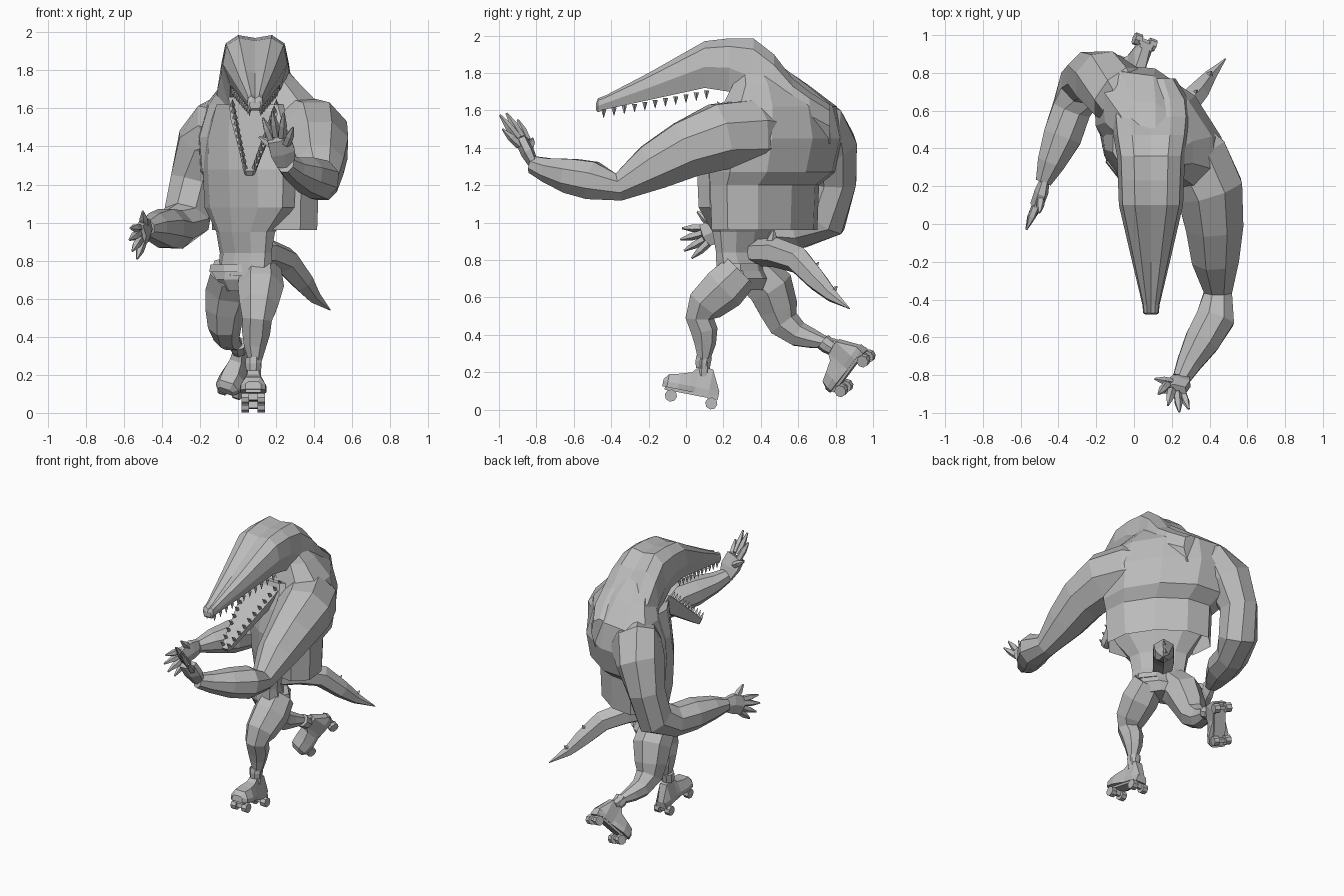
import bpy, bmesh, math
from mathutils import Vector, Matrix

cube = bpy.data.objects.get("Cube")
if cube:
    bpy.data.objects.remove(cube, do_unlink=True)

grey = bpy.data.materials.new("plain grey")
grey.use_nodes = True
grey.diffuse_color = (0.5, 0.5, 0.5, 1)
grey.node_tree.nodes["Principled BSDF"].inputs["Base Color"].default_value = (0.5, 0.5, 0.5, 1)


def finish(name, bm):
    bmesh.ops.recalc_face_normals(bm, faces=bm.faces)
    mesh = bpy.data.meshes.new(name)
    bm.to_mesh(mesh)
    bm.free()
    mesh.materials.append(grey)
    obj = bpy.data.objects.new(name, mesh)
    bpy.context.collection.objects.link(obj)
    return obj


def add_loft(bm, rings, caps=True):
    """Skin a row of rings with equal vertex counts."""
    loops = [[bm.verts.new(p) for p in ring] for ring in rings]
    n = len(loops[0])
    for a, b in zip(loops, loops[1:]):
        for i in range(n):
            j = (i + 1) % n
            bm.faces.new((a[i], a[j], b[j], b[i]))
    if caps:
        bm.faces.new(loops[0])
        bm.faces.new(loops[-1])


def add_tube(bm, path, n=7, ref=(0, 0, 1), flat=1.0):
    """Faceted limb through (x, y, z, radius) points."""
    pts = [Vector(p[:3]) for p in path]
    rings = []
    for i, p in enumerate(pts):
        t = (pts[min(i + 1, len(pts) - 1)] - pts[max(i - 1, 0)]).normalized()
        u = t.cross(Vector(ref)).normalized()
        v = u.cross(t)
        ring = []
        for k in range(n):
            ang = math.tau * (k + 0.5) / n
            ring.append(p + path[i][3] * (u * math.cos(ang) + v * math.sin(ang) * flat))
        rings.append(ring)
    add_loft(bm, rings)


def tube(name, path, **kw):
    bm = bmesh.new()
    add_tube(bm, path, **kw)
    return finish(name, bm)


def stack(name, levels, yaw, n=10, caps=True, drop=None):
    """Turned oval sections (x, y, z, half width, half depth)."""
    bm = bmesh.new()
    c, s = math.cos(yaw), math.sin(yaw)
    rings = []
    for x, y, z, a, b in levels:
        ring = []
        for k in range(n):
            t = math.tau * (k + 0.5) / n
            p, q = a * math.cos(t), b * math.sin(t)
            ring.append(Vector((x + p * c - q * s, y + p * s + q * c, z)))
        rings.append(ring)
    add_loft(bm, rings, caps)
    if drop:
        bm.normal_update()
        bmesh.ops.delete(bm, geom=[f for f in bm.faces if drop(f.calc_center_median())],
                         context='FACES')
    return finish(name, bm)


def add_spike(bm, base, tip, r, n=4):
    base, tip = Vector(base), Vector(tip)
    rot = (tip - base).to_track_quat('Z', 'Y').to_matrix().to_4x4()
    bmesh.ops.create_cone(bm, cap_ends=True, segments=n, radius1=r, radius2=r * 0.05,
                          depth=(tip - base).length,
                          matrix=Matrix.Translation((base + tip) / 2) @ rot)


# Torso: open vest over a belly
TURN = math.radians(-46)
stack("vest_and_back", [
    (.14, .42, .96, .35, .2), (.14, .42, 1.2, .36, .21), (.13, .46, 1.27, .41, .26),
    (.13, .49, 1.45, .43, .27), (.13, .5, 1.62, .38, .22), (.12, .45, 1.74, .24, .16),
    (.10, .38, 1.84, .14, .12)], TURN, caps=False,
    drop=lambda c: c.z < 1.22 and c.x + c.y < .36)
stack("belly", [
    (.04, .31, .72, .18, .11), (.04, .3, .84, .18, .075), (.04, .3, .95, .2, .1),
    (.06, .31, 1.08, .31, .14), (.06, .31, 1.28, .32, .15), (.08, .36, 1.45, .32, .18),
    (.09, .38, 1.62, .24, .18)], TURN, n=10)

# Head and upper jaw, running from the hump to the nose
def head_ring(y, w, top, low):
    mid = low + (top - low) * 0.45
    side = [(w * .75, low), (w, mid), (w * .88, top - (top - low) * .15), (w * .5, top)]
    right = [Vector((.09 + x, y, z)) for x, z in side]
    left = [Vector((.09 - x, y, z)) for x, z in reversed(side)]
    return right + [Vector((.09, y, top - .015))] + left

bm = bmesh.new()
add_loft(bm, [head_ring(*r) for r in [
    (.77, .13, 1.63, 1.42), (.66, .2, 1.7, 1.47), (.57, .21, 1.77, 1.5), (.47, .2, 1.9, 1.52),
    (.36, .18, 1.985, 1.6), (.23, .175, 1.985, 1.7), (.1, .17, 1.97, 1.72),
    (-.2, .1, 1.8, 1.655), (-.43, .045, 1.68, 1.605), (-.47, .042, 1.665, 1.59),
    (-.48, .03, 1.64, 1.6)]])
finish("head_and_upper_jaw", bm)

# Lower jaw hanging open
hinge, chin = Vector((.09, .26, 1.66)), Vector((.06, -.24, 1.27))
under = Vector((0, .6, -.8))
bm = bmesh.new()
rings = []
for t, w, d in [(0, .14, .12), (.3, .12, .09), (.7, .065, .06), (.96, .035, .04), (1, .02, .03)]:
    p = hinge.lerp(chin, t)
    x = Vector((w, 0, 0))
    rings.append([p + x, p + x * .8 + under * d, p - x * .8 + under * d, p - x])
add_loft(bm, rings)
finish("lower_jaw", bm)

# Teeth along both jaws
bm = bmesh.new()
for side in (-1, 1):
    for i in range(11):
        t = i / 10
        y = -.44 + .55 * t
        base = Vector((.09 + side * (.03 + .085 * t), y, 1.605 + .1 * t))
        add_spike(bm, base, base + Vector((0, 0, -.045)), .014)
        w = .115 - .09 * t
        root = hinge.lerp(chin, .12 + .84 * t) + Vector((side * w, 0, 0))
        add_spike(bm, root, root + Vector((0, -.035, .035)), .014)
finish("teeth", bm)

# Arms
tube("left_arm", [
    (.2, .5, 1.47, .15), (.32, .34, 1.47, .2), (.4, .18, 1.46, .19), (.425, 0, 1.39, .165),
    (.43, -.18, 1.295, .135), (.445, -.36, 1.19, .08), (.43, -.5, 1.225, .11),
    (.36, -.62, 1.25, .1), (.29, -.74, 1.28, .07), (.25, -.82, 1.31, .05)], n=8)
tube("right_arm", [
    (0, .6, 1.52, .15), (-.09, .7, 1.5, .17), (-.17, .76, 1.4, .165), (-.235, .79, 1.22, .13),
    (-.27, .74, 1.02, .13), (-.33, .61, .965, .11), (-.38, .46, .97, .11),
    (-.44, .32, .975, .08), (-.48, .22, .97, .045)], n=8, ref=(1, 0, 0))


# Hands: a flat palm with a thumb and four fingers fanning from the knuckles
def hand(name, wrist, palm, knuckles, tips, ref):
    bm = bmesh.new()
    add_tube(bm, [(*wrist, .05), (*palm, .075), (*knuckles, .07)], n=6, ref=ref, flat=.5)
    tips = [Vector(t) for t in tips]
    middle = sum(tips[1:], Vector()) / 4
    for i, tip in enumerate(tips):
        if i == 0:
            root = Vector(palm).lerp(tip, .3)
        else:
            root = Vector(knuckles) + (tip - middle) * .5
        mid = root.lerp(tip, .5)
        add_tube(bm, [(*root, .023), (*mid, .022), (*tip, .006)], n=5, ref=ref)
    finish(name, bm)

hand("left_hand", (.25, -.81, 1.3), (.235, -.845, 1.37), (.215, -.88, 1.44),
     [(.11, -.82, 1.45), (.13, -.9, 1.55), (.18, -.96, 1.585), (.24, -.995, 1.575),
      (.29, -.98, 1.5)], (0, 1, 0))
hand("right_hand", (-.47, .24, .97), (-.49, .17, .96), (-.515, .1, .93),
     [(-.5, .06, 1.06), (-.565, -.02, .97), (-.57, -.03, .91), (-.555, -.01, .85),
      (-.53, .03, .81)], (1, 0, 0))

# Shorts, waistband and legs
stack("shorts", [(.03, .34, .64, .12, .09), (.03, .33, .7, .18, .12), (.03, .31, .78, .17, .1)],
      math.radians(-20), n=8)
stack("waistband", [(.03, .31, .74, .19, .12), (.03, .31, .78, .185, .11)],
      math.radians(-20), n=8)
tube("left_leg", [
    (.12, .29, .74, .11), (.12, .2, .65, .125), (.11, .1, .56, .105), (.1, .07, .49, .08),
    (.095, .095, .42, .075), (.09, .1, .35, .06), (.09, .095, .27, .035), (.085, .09, .18, .035)],
     ref=(1, 0, 0))
tube("right_leg", [
    (-.03, .36, .74, .12), (-.045, .45, .65, .13), (-.065, .49, .54, .11), (-.07, .52, .46, .09),
    (-.06, .6, .4, .07), (-.04, .67, .38, .055), (-.01, .74, .36, .035), (.01, .81, .34, .033)],
     ref=(1, 0, 0))


# Roller skates: boot, cuff, sole plate, axles and wheels
def skate(name, place):
    bm = bmesh.new()
    rings = []
    for y, w, top in [(.16, .035, .11), (.105, .045, .22), (.03, .045, .225), (.0, .055, .185),
                      (-.06, .07, .165), (-.12, .065, .15), (-.145, .04, .12)]:
        rings.append([Vector(v) for v in [
            (w, y, .08), (w, y, .11), (w * .6, y, top),
            (-w * .6, y, top), (-w, y, .11), (-w, y, .08)]])
    add_loft(bm, rings)
    add_tube(bm, [(0, .05, .215, .04), (0, .045, .25, .045), (0, .045, .28, .045)],
             n=8, ref=(1, 0, 0))
    bmesh.ops.create_cube(bm, size=1, matrix=Matrix.Translation((0, .015, .075))
                          @ Matrix.Diagonal((.08, .29, .02, 1)))
    for y in (-.09, .13):
        bmesh.ops.create_cube(bm, size=1, matrix=Matrix.Translation((0, y, .055))
                              @ Matrix.Diagonal((.07, .025, .05, 1)))
        for x in (-.042, .042):
            bmesh.ops.create_cone(bm, cap_ends=True, segments=8, radius1=.033, radius2=.033,
                                  depth=.038, matrix=Matrix.Translation((x, y, .04))
                                  @ Matrix.Rotation(math.pi / 2, 4, 'Y'))
    bmesh.ops.transform(bm, matrix=place, verts=bm.verts)
    finish(name, bm)

tilt = Matrix.Rotation(math.radians(-11), 4, 'X')
skate("left_skate", Matrix.Translation((.08, .0, .019)) @ tilt)
back = Vector((.43, .54, .72)).normalized()
up = Vector((0, -.65, .76))
up = (up - back * up.dot(back)).normalized()
turn = Matrix((back.cross(up), back, up)).transposed().to_4x4()
skate("right_skate", Matrix.Translation((.025, .785, .385)) @ turn @ Matrix.Translation((0, -.1, -.25)))

# Tail with back spikes
tube("tail", [
    (.06, .36, .84, .07), (.15, .48, .84, .08), (.25, .6, .8, .075), (.34, .7, .69, .06),
    (.4, .78, .61, .037), (.485, .875, .54, .003)], n=6)
bm = bmesh.new()
for base, tip in [((.14, .46, .89), (.14, .47, .97)), ((.31, .67, .73), (.335, .71, .79)),
                  ((.39, .77, .62), (.41, .81, .66))]:
    add_spike(bm, base, tip, .035)
finish("tail_spikes", bm)
